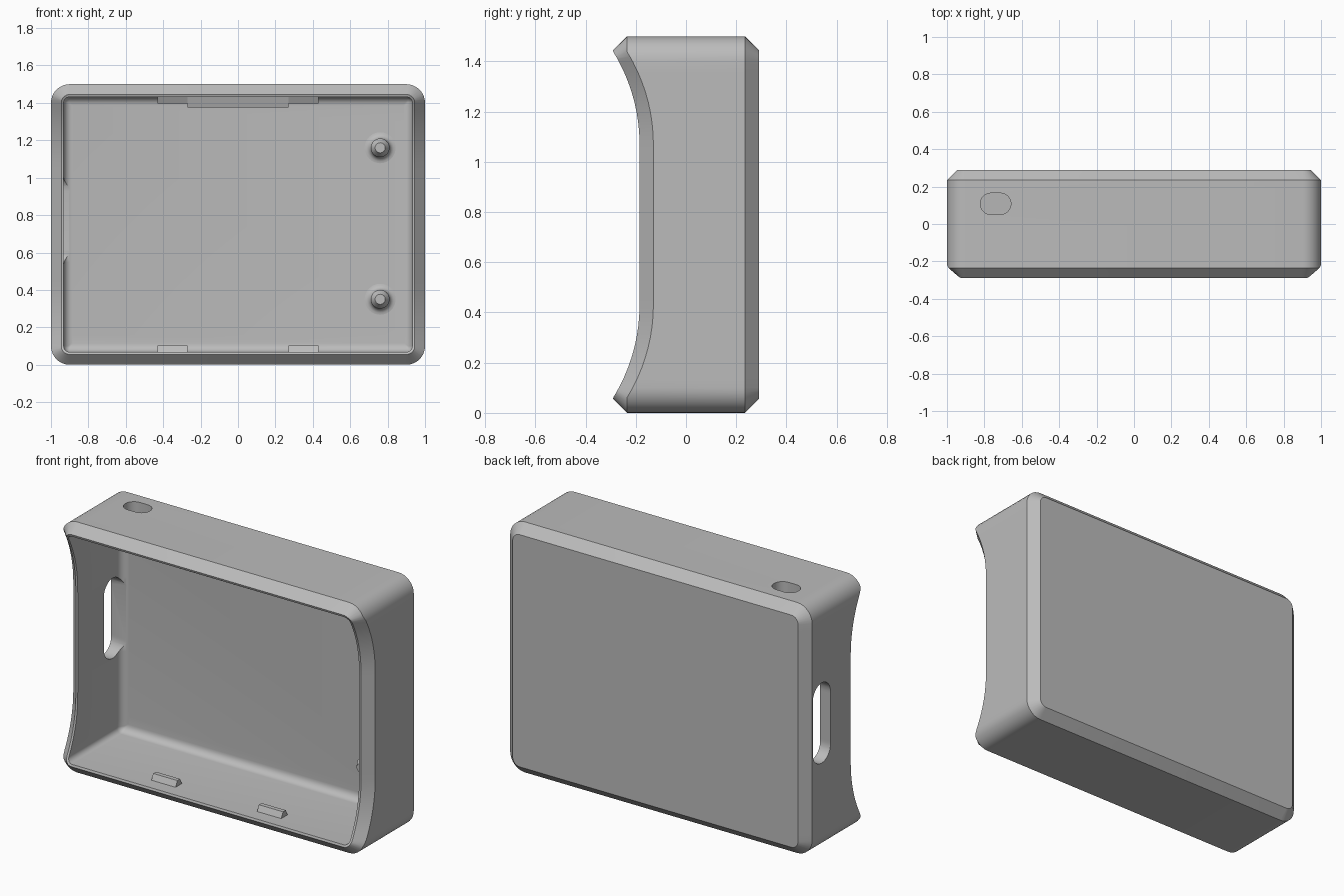
import bpy, bmesh, math
from mathutils import Vector

cube = bpy.data.objects.get("Cube")
if cube:
    bpy.data.objects.remove(cube, do_unlink=True)

WIDTH, DEPTH, HEIGHT = 2.0, 0.58, 1.5
CORNER, CHAMFER, WALL, FILLET = 0.1, 0.055, 0.068, 0.045
BACK, FRONT, INNER_BACK = DEPTH / 2, -DEPTH / 2, 0.23
MID = HEIGHT / 2

grey = bpy.data.materials.new("plain_grey")
grey.use_nodes = True
grey.diffuse_color = (0.5, 0.5, 0.5, 1)
grey.node_tree.nodes["Principled BSDF"].inputs["Base Color"].default_value = (0.5, 0.5, 0.5, 1)


def finish(name, bm, smooth=True):
    bmesh.ops.recalc_face_normals(bm, faces=bm.faces)
    mesh = bpy.data.meshes.new(name)
    bm.to_mesh(mesh)
    bm.free()
    obj = bpy.data.objects.new(name, mesh)
    bpy.context.collection.objects.link(obj)
    mesh.materials.append(grey)
    if smooth:
        shade(obj)
    return obj


def shade(obj):
    bpy.ops.object.select_all(action="DESELECT")
    obj.select_set(True)
    bpy.context.view_layer.objects.active = obj
    bpy.ops.object.shade_smooth_by_angle(angle=math.radians(28))


def loft(name, loops, smooth=True):
    """Skin equal-length closed loops and cap both ends."""
    bm = bmesh.new()
    rings = [[bm.verts.new(p) for p in loop] for loop in loops]
    n = len(rings[0])
    for a, b in zip(rings, rings[1:]):
        for i in range(n):
            j = (i + 1) % n
            bm.faces.new((a[i], a[j], b[j], b[i]))
    bm.faces.new(rings[0])
    bm.faces.new(rings[-1])
    return finish(name, bm, smooth)


def scoop(z):
    """Front edge depth: straight in the middle, arcs out to the ends."""
    over = max(0, abs(z - MID) - 0.32)
    return max(FRONT, -0.185 - 0.7 + math.sqrt(0.7 ** 2 - over ** 2))


def rounded_rect(inset, depth):
    """Rounded rectangle in xz; depth gives y from z."""
    r = max(CORNER - inset, 0.006)
    cx, cz = WIDTH / 2 - inset - r, MID - inset - r
    arcs = []
    for quarter, (sx, sz) in enumerate([(1, 1), (-1, 1), (-1, -1), (1, -1)]):
        angles = [math.pi / 2 * (quarter + k / 8) for k in range(9)]
        arcs.append([(sx * cx + r * math.cos(a), MID + sz * cz + r * math.sin(a)) for a in angles])
    points = []
    for i, arc in enumerate(arcs):
        points += arc
        if i % 2:  # subdivide the upright sides so they follow the scoop
            (x0, z0), (x1, z1) = arc[-1], arcs[(i + 1) % 4][0]
            points += [(x0 + (x1 - x0) * k / 32, z0 + (z1 - z0) * k / 32) for k in range(1, 32)]
    return [Vector((x, depth(z), z)) for x, z in points]


# Case: outside back to front, over the rim, then inside to the rounded floor
sections = [
    (CHAMFER, lambda z: BACK),
    (0, lambda z: BACK - CHAMFER),
    (0, lambda z: scoop(z) + CHAMFER),
    (CHAMFER, scoop),
    (WALL, scoop),
]
for k in range(7):
    a = math.pi / 2 * k / 6
    y = INNER_BACK - FILLET + FILLET * math.sin(a)
    sections.append((WALL + FILLET * (1 - math.cos(a)), lambda z, y=y: y))
case = loft("case", [rounded_rect(d, f) for d, f in sections], smooth=False)


def slot_cutter(name, centre, long_axis, through_axis, half_length, radius):
    """Stadium-shaped bar lying through a wall."""
    u, w = Vector(long_axis), Vector(through_axis)
    v = w.cross(u)
    outline = []
    for k in range(34):
        a = math.pi * (k if k < 17 else k - 1) / 16 - math.pi / 2
        side = 1 if k < 17 else -1
        outline.append(u * (side * (half_length - radius) + radius * math.cos(a)) + v * radius * math.sin(a))
    obj = loft(name, [[Vector(centre) + w * s + p for p in outline] for s in (-0.2, 0.2)], smooth=False)
    obj.hide_render = True
    return obj


# Side slot and top button hole
cutters = [
    slot_cutter("side_slot_cutter", (-1.1, 0.145, 0.77), (0, 0, 1), (1, 0, 0), 0.24, 0.084),
    slot_cutter("top_hole_cutter", (-0.74, 0.108, 1.58), (1, 0, 0), (0, 0, 1), 0.082, 0.057),
]
bpy.context.view_layer.objects.active = case
for cutter in cutters:
    mod = case.modifiers.new("cut", "BOOLEAN")
    mod.operation, mod.solver, mod.object = "DIFFERENCE", "EXACT", cutter
    bpy.ops.object.modifier_apply(modifier=mod.name)
    bpy.data.objects.remove(cutter, do_unlink=True)
shade(case)

# Locating pegs: flared foot, round post, tapered tip
foot = [(0.083 - 0.033 * math.sin(a), INNER_BACK - 0.033 * (1 - math.cos(a)))
        for a in [math.pi / 2 * k / 5 for k in range(6)]]
peg_profile = [(0.083, INNER_BACK + 0.01)] + foot + [(0.05, 0.11), (0.027, 0.075)]
for name, z in (("upper_peg", 1.16), ("lower_peg", 0.35)):
    loft(name, [[Vector((0.76 + r * math.cos(t), y, z + r * math.sin(t)))
                 for t in [math.tau * k / 32 for k in range(32)]] for r, y in peg_profile])


def ridge(name, x0, x1, top, height):
    """Snap ridge with sloped flanks on the floor or ceiling wall."""
    base = WALL - 0.01
    tip = WALL + height
    profile = [(-0.205, base), (-0.205, WALL), (-0.188, tip), (-0.162, tip), (-0.145, WALL), (-0.145, base)]
    loft(name, [[Vector((x, y, HEIGHT - h if top else h)) for y, h in profile] for x in (x0, x1)], smooth=False)


# Snap ridges along the floor and ceiling walls, plus the wide ceiling tab
for place, top in (("upper", True), ("lower", False)):
    for side, x in (("left", 0.35), ("right", -0.35)):
        ridge(f"{place}_{side}_snap_ridge", x - 0.08, x + 0.08, top, 0.034)
ridge("upper_centre_tab", -0.27, 0.27, True, 0.056)
